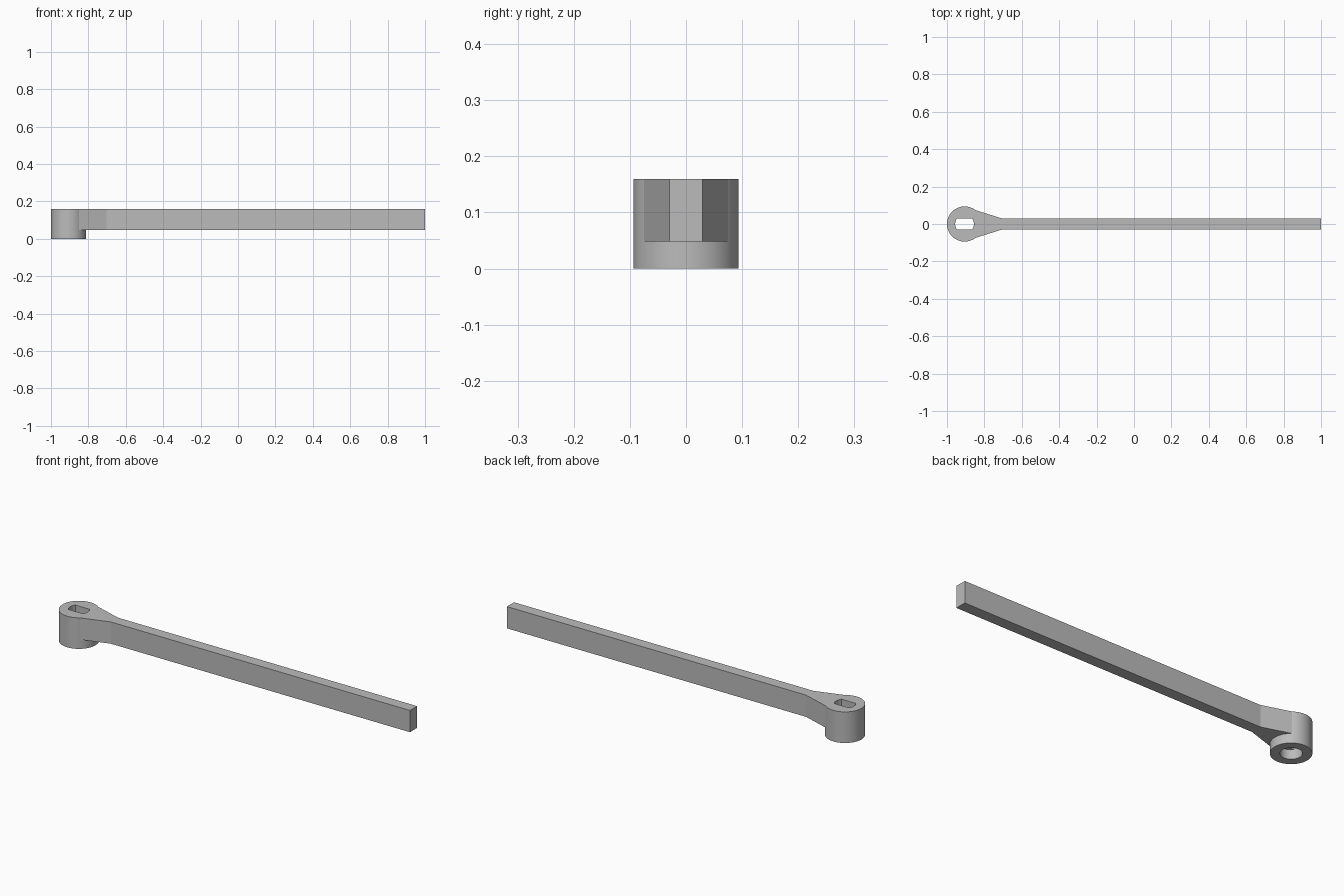
import bpy, bmesh
from math import cos, sin, pi, asin

HUB_X, HUB_R, BORE_R = -0.906, 0.094, 0.05
TOP, STEP = 0.16, 0.048
ARM_HALF, FLAT_HALF = 0.029, 0.029

cube = bpy.data.objects.get("Cube")
if cube:
    bpy.data.objects.remove(cube, do_unlink=True)

grey = bpy.data.materials.new("plain grey")
grey.use_nodes = True
colour = (0.5, 0.5, 0.5, 1)
grey.diffuse_color = colour
grey.node_tree.nodes["Principled BSDF"].inputs["Base Color"].default_value = colour


def prism(name, outline, z0, z1):
    """Extrude a counter-clockwise outline from z0 to z1."""
    bm = bmesh.new()
    face = bm.faces.new([bm.verts.new((x, y, z0)) for x, y in outline])
    out = bmesh.ops.extrude_face_region(bm, geom=[face])
    moved = [v for v in out["geom"] if isinstance(v, bmesh.types.BMVert)]
    bmesh.ops.translate(bm, verts=moved, vec=(0, 0, z1 - z0))
    bmesh.ops.recalc_face_normals(bm, faces=bm.faces)
    mesh = bpy.data.meshes.new(name)
    bm.to_mesh(mesh)
    bm.free()
    mesh.materials.append(grey)
    obj = bpy.data.objects.new(name, mesh)
    bpy.context.collection.objects.link(obj)
    return obj


def arc(radius, start, end, steps):
    return [(HUB_X + radius * cos(start + (end - start) * i / steps),
             radius * sin(start + (end - start) * i / steps))
            for i in range(steps + 1)]


def combine(target, other, operation):
    """Apply a boolean and discard the helper."""
    bpy.context.view_layer.objects.active = target
    mod = target.modifiers.new(operation, "BOOLEAN")
    mod.operation, mod.object, mod.solver = operation, other, "EXACT"
    bpy.ops.object.modifier_apply(modifier=mod.name)
    other.hide_render = True
    bpy.data.objects.remove(other, do_unlink=True)


# Round hub
lever = prism("lever_arm", arc(HUB_R, 0, 2 * pi, 72)[:-1], 0, TOP)

# Long arm flaring out into the hub
half = [(-0.85, 0.075), (-0.704, ARM_HALF), (1.0, ARM_HALF)]
flare = half + [(x, -y) for x, y in reversed(half)]
combine(lever, prism("arm", flare[::-1], STEP, TOP), "UNION")

# Round bore below, flat-sided shaft slot above
bore = prism("bore_cutter", arc(BORE_R, 0, 2 * pi, 48)[:-1], -0.05, STEP)
combine(lever, bore, "DIFFERENCE")
a = asin(FLAT_HALF / BORE_R)
slot = arc(BORE_R, -a, a, 10) + arc(BORE_R, pi - a, pi + a, 10)
combine(lever, prism("slot_cutter", slot, STEP - 0.02, TOP + 0.05), "DIFFERENCE")

# Smooth round walls with crisp edges
bpy.ops.object.select_all(action="DESELECT")
lever.select_set(True)
bpy.context.view_layer.objects.active = lever
bpy.ops.object.shade_smooth_by_angle(angle=pi / 12)
